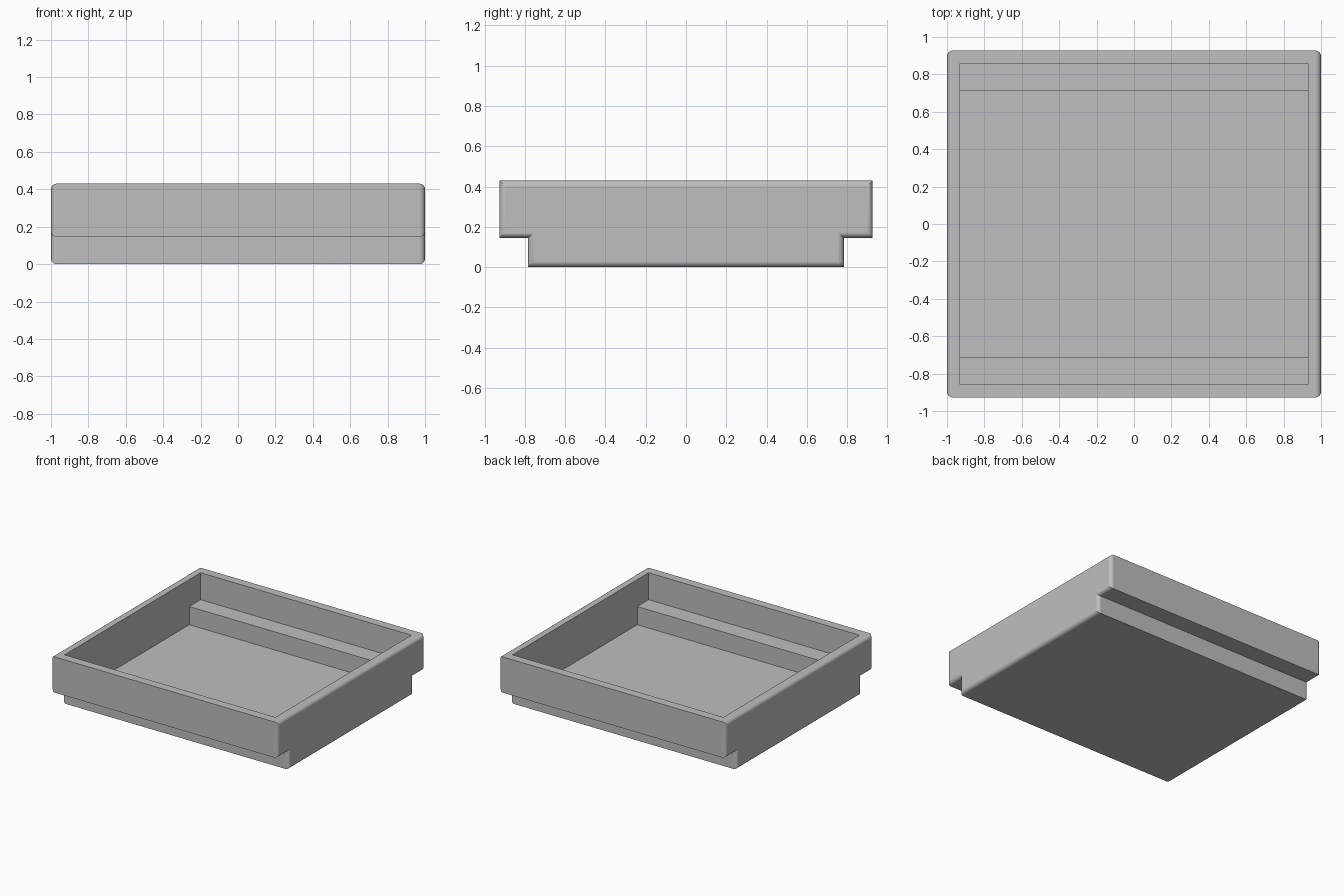
import bpy
import bmesh
import math

cube = bpy.data.objects.get("Cube")
if cube:
    bpy.data.objects.remove(cube)

WALL = 0.07
RADIUS = 0.03
HEIGHT = 0.43

grey = bpy.data.materials.new("light_grey")
grey.use_nodes = True
colour = (0.52, 0.52, 0.52, 1)
grey.diffuse_color = colour
grey.node_tree.nodes["Principled BSDF"].inputs["Base Color"].default_value = colour


def stepped_prism(name, upper, lower, base, step, top, half_x, radius=0):
    """Symmetric stepped section in y-z, extruded along x, with rounded ends."""
    half = [(lower, base), (lower, step), (upper, step), (upper, top)]
    section = half + [(-y, z) for y, z in reversed(half)]
    bm = bmesh.new()
    end = bm.faces.new([bm.verts.new((-half_x, y, z)) for y, z in section])
    extruded = bmesh.ops.extrude_face_region(bm, geom=[end], use_keep_orig=True)
    moved = [v for v in extruded["geom"] if isinstance(v, bmesh.types.BMVert)]
    bmesh.ops.translate(bm, verts=moved, vec=(2 * half_x, 0, 0))
    bmesh.ops.recalc_face_normals(bm, faces=bm.faces)
    if radius:
        rims = [e for e in bm.edges
                if abs(e.verts[0].co.x - e.verts[1].co.x) < 0.001]
        bmesh.ops.bevel(bm, geom=rims, offset=radius, offset_type='OFFSET',
                        segments=6, profile=0.5, affect='EDGES')
    mesh = bpy.data.meshes.new(name)
    bm.to_mesh(mesh)
    bm.free()
    mesh.materials.append(grey)
    obj = bpy.data.objects.new(name, mesh)
    bpy.context.collection.objects.link(obj)
    return obj


# Outer body of the tray, and the matching cavity inside it
tray = stepped_prism("tray", 0.927, 0.784, 0, 0.145, HEIGHT, 1, RADIUS)
cavity = stepped_prism("cavity_cutter", 0.927 - WALL, 0.784 - WALL, WALL,
                       0.145 + WALL, HEIGHT + 0.1, 1 - WALL)
cavity.hide_render = True

# Hollow out the tray
cut = tray.modifiers.new("hollow", 'BOOLEAN')
cut.object = cavity
cut.operation = 'DIFFERENCE'
cut.solver = 'EXACT'
bpy.ops.object.select_all(action='DESELECT')
tray.select_set(True)
bpy.context.view_layer.objects.active = tray
bpy.ops.object.modifier_apply(modifier=cut.name)
bpy.data.objects.remove(cavity)

# Smooth rounded ends, crisp edges elsewhere
bpy.ops.object.shade_smooth_by_angle(angle=math.radians(30))
weighted = tray.modifiers.new("flat_face_normals", 'WEIGHTED_NORMAL')
weighted.keep_sharp = True
